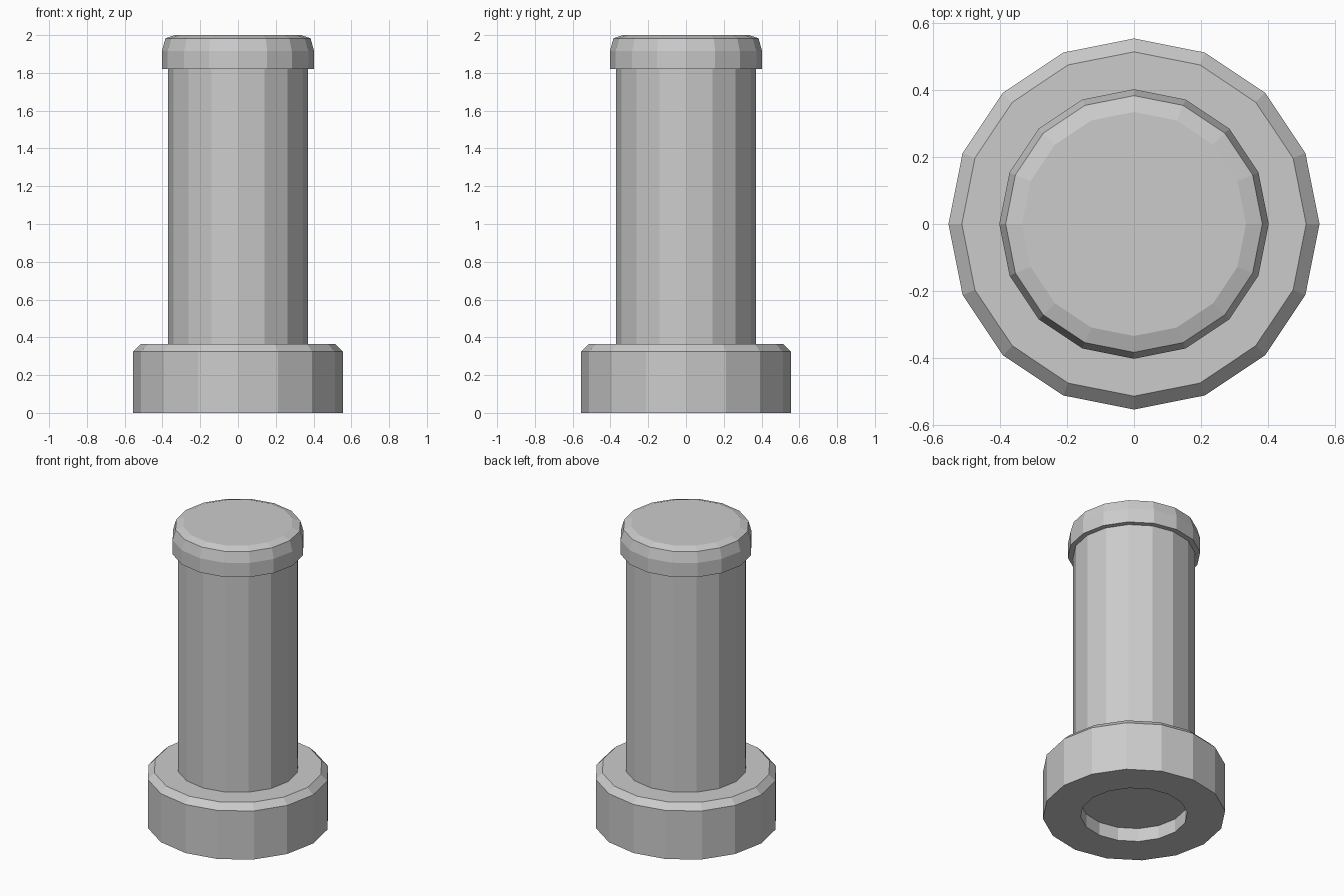
import bpy
import bmesh
import math

SIDES = 16

cube = bpy.data.objects.get("Cube")
if cube:
    bpy.data.objects.remove(cube, do_unlink=True)

# Single plain grey
grey = bpy.data.materials.new("light_grey")
grey.use_nodes = True
colour = (0.6, 0.6, 0.6, 1.0)
grey.diffuse_color = colour
grey.node_tree.nodes["Principled BSDF"].inputs["Base Color"].default_value = colour


def lathe(name, profile):
    """Turn a (radius, height) profile into a faceted ring; radius 0 closes an end."""
    bm = bmesh.new()
    verts = [bm.verts.new((r, 0, z)) for r, z in profile]
    edges = [bm.edges.new(pair) for pair in zip(verts, verts[1:])]
    bmesh.ops.spin(bm, geom=verts + edges, cent=(0, 0, 0), axis=(0, 0, 1),
                   angle=math.tau, steps=SIDES, use_duplicate=False)
    bmesh.ops.remove_doubles(bm, verts=bm.verts, dist=0.0005)
    bmesh.ops.dissolve_degenerate(bm, edges=bm.edges, dist=0.0005)
    bmesh.ops.recalc_face_normals(bm, faces=bm.faces)
    # Make sure the highest outward-facing ring really points outward
    outer = max(bm.faces, key=lambda f: f.calc_center_median().xy.length)
    if outer.normal.xy.dot(outer.calc_center_median().xy) < 0:
        bmesh.ops.reverse_faces(bm, faces=bm.faces)
    mesh = bpy.data.meshes.new(name)
    bm.to_mesh(mesh)
    bm.free()
    mesh.materials.append(grey)
    obj = bpy.data.objects.new(name, mesh)
    bpy.context.collection.objects.link(obj)
    return obj


SHAFT_R = 0.37
BASE_TOP = 0.365
CAP_BOTTOM = 1.82

# Chamfered base with a shallow round recess underneath
lathe("base", [(0, 0.09), (0.325, 0.09), (0.325, 0), (0.555, 0),
               (0.555, 0.325), (0.515, BASE_TOP), (SHAFT_R, BASE_TOP)])

# Straight column
lathe("shaft", [(SHAFT_R, BASE_TOP), (SHAFT_R, CAP_BOTTOM)])

# Overhanging cap with a rounded rim
lathe("cap", [(SHAFT_R, CAP_BOTTOM), (0.403, CAP_BOTTOM), (0.403, 1.915),
              (0.384, 1.983), (0.335, 2.0), (0, 2.0)])
